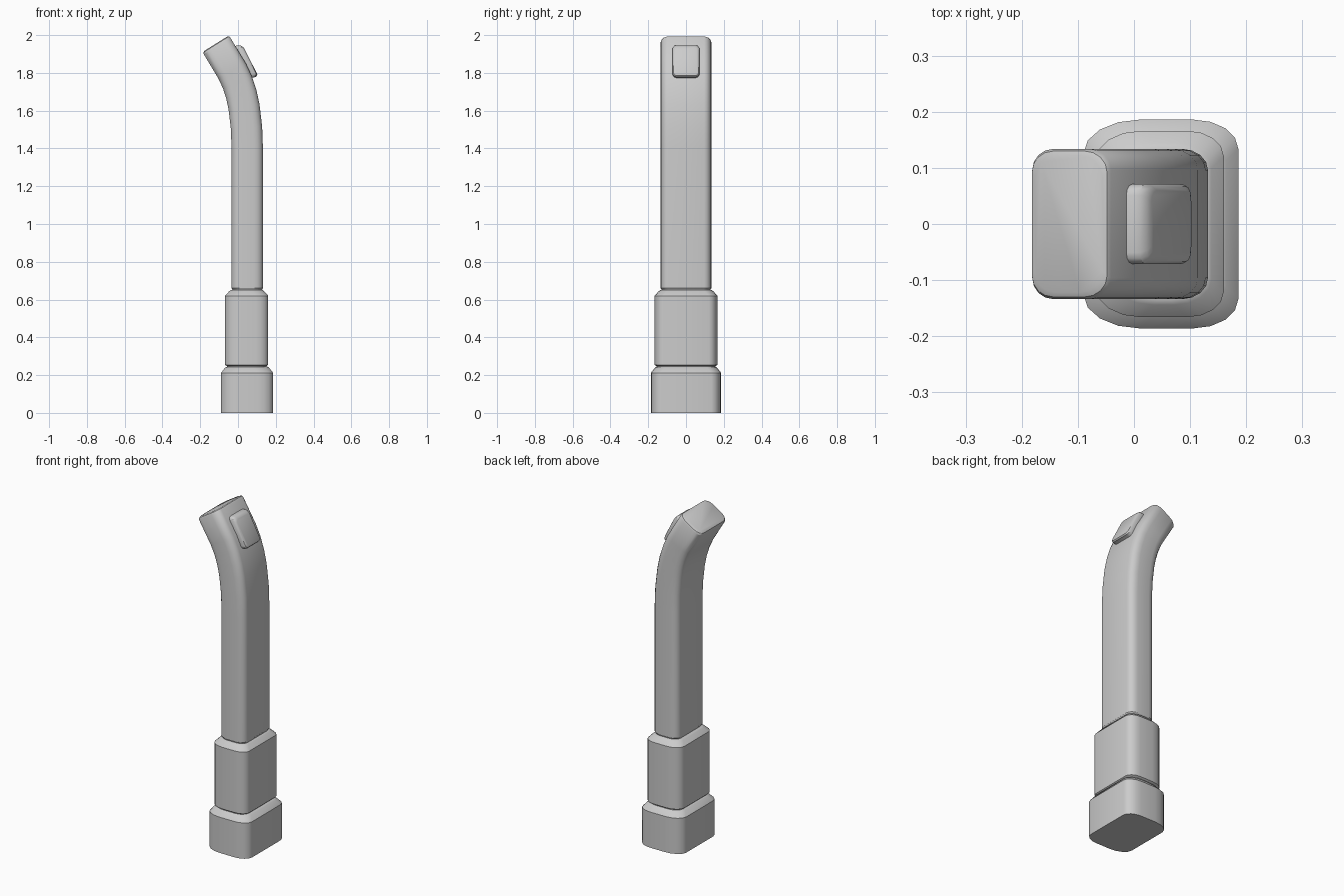
import bpy, bmesh, math
from mathutils import Vector

if "Cube" in bpy.data.objects:
    bpy.data.objects.remove(bpy.data.objects["Cube"])


def ring(lo, hi, hw, left, right, seg=4):
    """Rounded rectangle in (u, y); left/right are (ru, ry) corner radii."""
    pts = []
    corners = [(hi, 1, right, 0), (lo, 1, left, 90),
               (lo, -1, left, 180), (hi, -1, right, 270)]
    for edge, sy, (ru, ry), start in corners:
        cu = edge - ru if edge == hi else edge + ru
        cy = sy * (hw - ry)
        for i in range(seg + 1):
            a = math.radians(start + 90 * i / seg)
            pts.append((cu + ru * math.cos(a), cy + ry * math.sin(a)))
    return pts


def loft(name, sections):
    """Skin rings of 3D points and cap both ends."""
    bm = bmesh.new()
    rows = [[bm.verts.new(p) for p in s] for s in sections]
    n = len(rows[0])
    for a, b in zip(rows, rows[1:]):
        for i in range(n):
            j = (i + 1) % n
            bm.faces.new((a[i], a[j], b[j], b[i]))
    bm.faces.new(rows[0][::-1])
    bm.faces.new(rows[-1])
    bmesh.ops.recalc_face_normals(bm, faces=bm.faces)
    mesh = bpy.data.meshes.new(name)
    bm.to_mesh(mesh)
    bm.free()
    ob = bpy.data.objects.new(name, mesh)
    bpy.context.collection.objects.link(ob)
    bpy.ops.object.select_all(action='DESELECT')
    ob.select_set(True)
    bpy.context.view_layer.objects.active = ob
    bpy.ops.object.shade_smooth_by_angle(angle=math.radians(32))
    return ob


def collar(name, lo, hi, hw, left, right, levels):
    """Upright block; levels are (z, inset)."""
    loft(name, [[(u, y, z) for u, y in ring(lo + d, hi - d, hw - d, left, right)]
                for z, d in levels])


# Stepped base and sleeve with chamfered tops
collar("base", -0.09, 0.186, 0.186, (0.10, 0.06), (0.08, 0.052),
       [(0, 0), (0.212, 0), (0.24, 0.022), (0.245, 0.032)])
collar("sleeve", -0.068, 0.16, 0.166, (0.08, 0.052), (0.065, 0.045),
       [(0.235, 0.012), (0.247, 0.01), (0.254, 0), (0.62, 0), (0.645, 0.022), (0.65, 0.03)])

# Bent tube: (x, z, tilt in degrees, inset)
path = [(0.049, 0.64, 0, 0.006), (0.049, 0.652, 0, 0.005), (0.049, 0.66, 0, 0),
        (0.049, 1.40, 0, 0), (0.045, 1.51, 4, 0), (0.032, 1.62, 10, 0),
        (0.018, 1.685, 16, 0), (-0.003, 1.75, 23, 0), (-0.031, 1.81, 28, 0),
        (-0.111, 1.943, 32, 0), (-0.115, 1.951, 32, 0.004), (-0.117, 1.955, 32, 0.012)]
tube = []
for x, z, tilt, d in path:
    c, s = math.cos(math.radians(tilt)), math.sin(math.radians(tilt))
    tube.append([(x + u * c, y, z + u * s) for u, y in
                 ring(-0.083 + d, 0.083 - d, 0.134 - d, (0.045, 0.038), (0.047, 0.038))])
loft("tube", tube)

# Button on the outer side of the bend: (depth, lower end, upper end, half width)
origin = Vector((0.03, 0, 1.86))
along, out = Vector((-0.454, 0, 0.891)), Vector((0.891, 0, 0.454))
layers = [(-0.03, -0.095, 0.092, 0.071), (0.005, -0.098, 0.093, 0.071),
          (0.022, -0.102, 0.085, 0.071), (0.030, -0.099, 0.074, 0.067),
          (0.034, -0.092, 0.064, 0.060)]
loft("button", [[origin + along * u + out * d + Vector((0, y, 0))
                 for u, y in ring(lo, hi, hw, (0.02, 0.02), (0.02, 0.02), 3)]
                for d, lo, hi, hw in layers])
